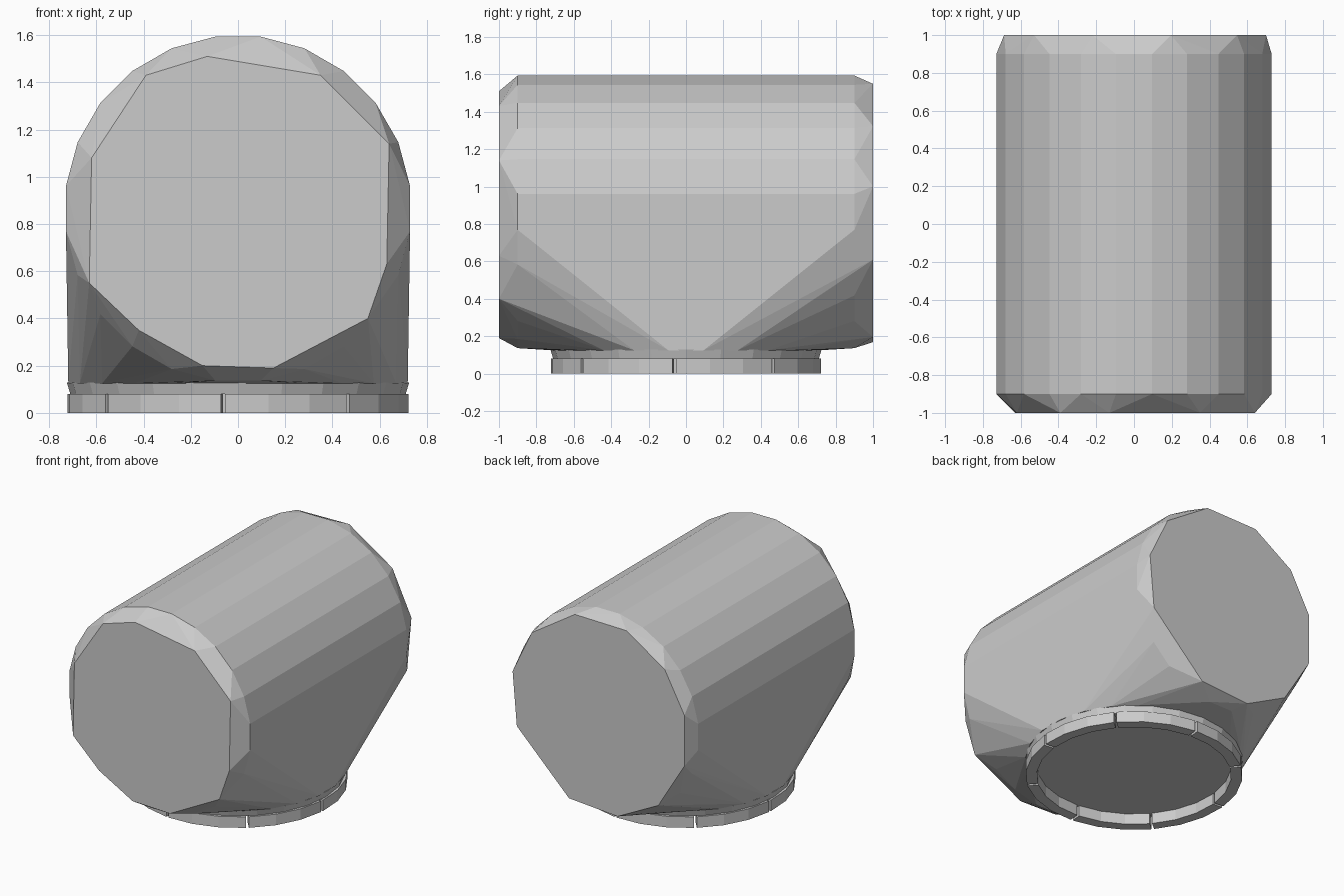
import bpy, bmesh
from math import sin, cos, radians, pi

if "Cube" in bpy.data.objects:
    bpy.data.objects.remove(bpy.data.objects["Cube"])

R, CZ = 0.735, 0.865        # drum radius and axis height
FOOT_R = 0.725              # round base radius


def finish(bm, name):
    bmesh.ops.recalc_face_normals(bm, faces=bm.faces[:])
    me = bpy.data.meshes.new(name)
    bm.to_mesh(me)
    bm.free()
    ob = bpy.data.objects.new(name, me)
    bpy.context.collection.objects.link(ob)
    return ob


def ring_segment(name, r_in, r_out, z0, z1, a0, a1, steps):
    """Curved block with a rectangular section, angles in radians."""
    bm = bmesh.new()
    rows = []
    for i in range(steps + 1):
        a = a0 + (a1 - a0) * i / steps
        rows.append([bm.verts.new((r * cos(a), r * sin(a), z))
                     for r, z in ((r_in, z0), (r_out, z0), (r_out, z1), (r_in, z1))])
    for p, q in zip(rows, rows[1:]):
        for k in range(4):
            n = (k + 1) % 4
            bm.faces.new((p[k], p[n], q[n], q[k]))
    bm.faces.new(rows[0])
    bm.faces.new(rows[-1][::-1])
    return finish(bm, name)


# Body: faceted horizontal drum blended down into the round base
pts = []
for i in range(24):
    a = 2 * pi * (i + 0.5) / 24
    for y in (-0.9, 0.9):
        pts.append((R * cos(a), y, CZ + R * sin(a)))
    pts.append((FOOT_R * cos(a), FOOT_R * sin(a), 0.125))
# front end polygon (x, z)
front = [(-0.62, 1.08), (-0.39, 1.43), (-0.13, 1.51), (0.35, 1.43), (0.64, 1.14),
         (0.63, 0.63), (0.55, 0.40), (0.15, 0.19), (-0.15, 0.2), (-0.42, 0.35), (-0.63, 0.55)]
pts += [(x, -1.0, z) for x, z in front]
# back end polygon, slightly larger
for deg in (11, 40, 74, 108, 138, 165, 195, 228, 258, 290, 339):
    a = radians(deg)
    pts.append((0.712 * cos(a), 1.0, CZ + 0.712 * sin(a)))
bm = bmesh.new()
for p in pts:
    bm.verts.new(p)
res = bmesh.ops.convex_hull(bm, input=bm.verts[:])
bmesh.ops.delete(bm, geom=[v for v in bm.verts if not v.link_faces], context='VERTS')
bmesh.ops.dissolve_limit(bm, angle_limit=radians(1), verts=bm.verts[:], edges=bm.edges[:])
finish(bm, "drum_body")

# Base plate under the body
bm = bmesh.new()
bmesh.ops.create_cone(bm, cap_ends=True, segments=24, radius1=0.71, radius2=0.725, depth=0.05)
bmesh.ops.translate(bm, verts=bm.verts[:], vec=(0, 0, 0.104))
finish(bm, "base_plate")

# Foot rim: eight curved blocks with narrow slits between them
gap = 0.012
for k in range(8):
    a = radians(-50 + 45 * k)
    ring_segment("foot_segment_%d" % (k + 1), 0.65, FOOT_R, 0.0, 0.08,
                 a + gap, a + radians(45) - gap, 3)
